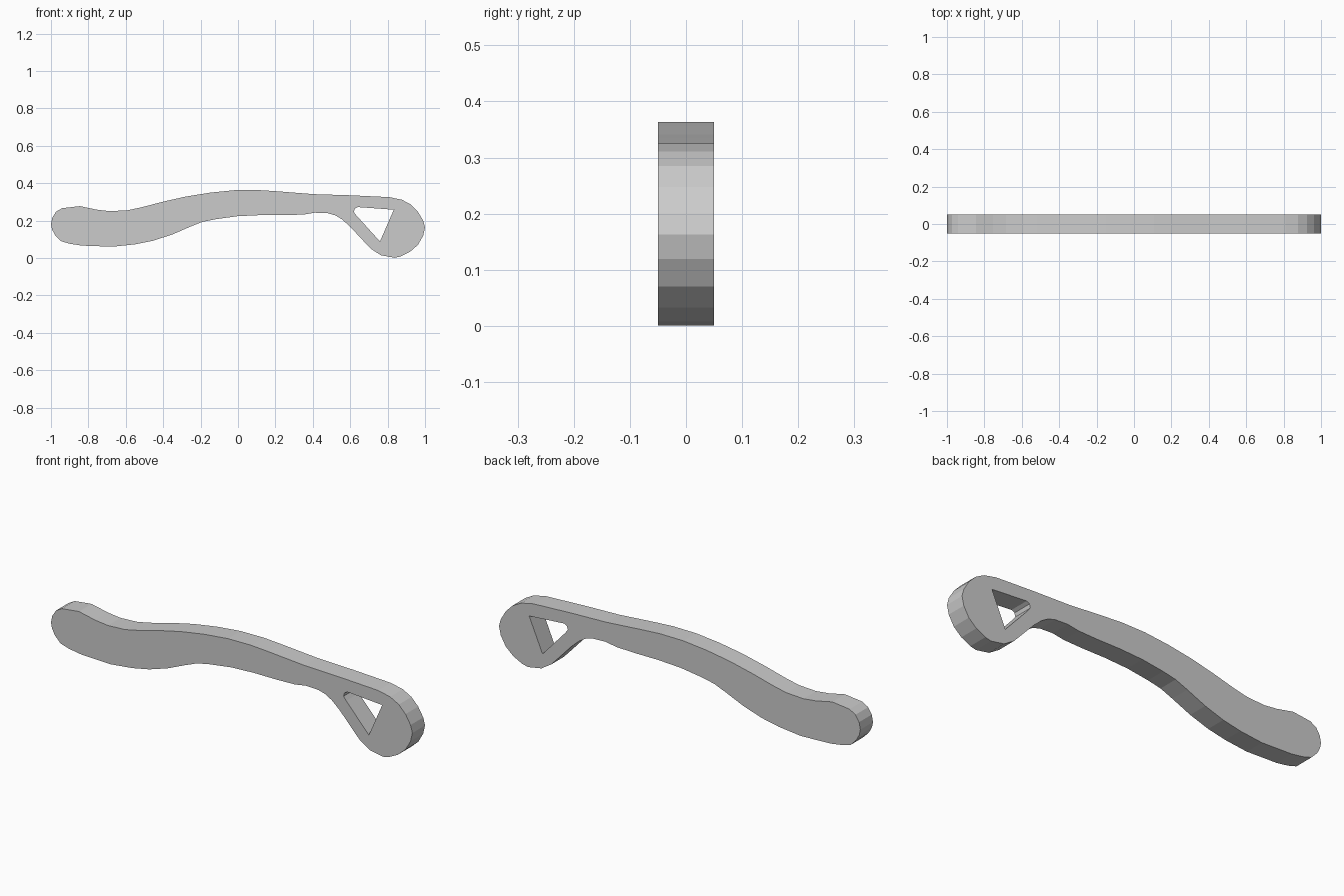
import bpy, bmesh, math

if "Cube" in bpy.data.objects:
    bpy.data.objects.remove(bpy.data.objects["Cube"])

HALF_THICKNESS = 0.05

# Outer silhouette (x, z): top edge left to right, round head, then bottom edge back
outline = [
    (-1.0, .18), (-.993, .215), (-.973, .247), (-.94, .266), (-.845, .277),
    (-.755, .258), (-.685, .25), (-.59, .255), (-.515, .271), (-.4, .301),
    (-.28, .328), (-.15, .349), (-.02, .362), (.107, .363), (.2, .357),
    (.405, .341), (.6, .335), (.81, .325), (.877, .311), (.925, .285),
    (.962, .247), (.99, .2), (1.0, .163), (.99, .119), (.962, .07),
    (.92, .033), (.87, .008), (.838, .001), (.765, .014), (.71, .049),
    (.65, .113), (.6, .167), (.555, .207), (.52, .228), (.48, .239),
    (.41, .242), (.35, .232), (.25, .229), (.12, .229), (-.005, .223),
    (-.12, .207), (-.19, .193), (-.255, .167), (-.355, .124), (-.455, .092),
    (-.55, .073), (-.67, .06), (-.835, .066), (-.9, .076), (-.947, .09),
    (-.978, .122), (-.994, .152),
]
# Triangular opening in the head, with its left corner rounded
opening = [(.833, .258), (.64, .272), (.624, .263), (.619, .245),
           (.634, .226), (.759, .088)]

# Filled and extruded profile
curve = bpy.data.curves.new("handle_profile", 'CURVE')
curve.dimensions = '2D'
curve.fill_mode = 'BOTH'
curve.extrude = HALF_THICKNESS
for points in (outline, opening):
    spline = curve.splines.new('POLY')
    spline.points.add(len(points) - 1)
    for p, (x, z) in zip(spline.points, points):
        p.co = (x, z, 0, 1)
    spline.use_cyclic_u = True

handle = bpy.data.objects.new("handle", curve)
bpy.context.collection.objects.link(handle)
handle.rotation_euler.x = math.radians(90)
bpy.context.view_layer.objects.active = handle
handle.select_set(True)
bpy.ops.object.convert(target='MESH')
handle = bpy.context.object
bpy.ops.object.transform_apply(location=False, rotation=True, scale=False)

# Weld the caps to the rim, keep flat faces
bm = bmesh.new()
bm.from_mesh(handle.data)
bmesh.ops.remove_doubles(bm, verts=bm.verts, dist=1e-4)
bmesh.ops.recalc_face_normals(bm, faces=bm.faces)
for f in bm.faces:
    f.smooth = False
bm.to_mesh(handle.data)
bm.free()
